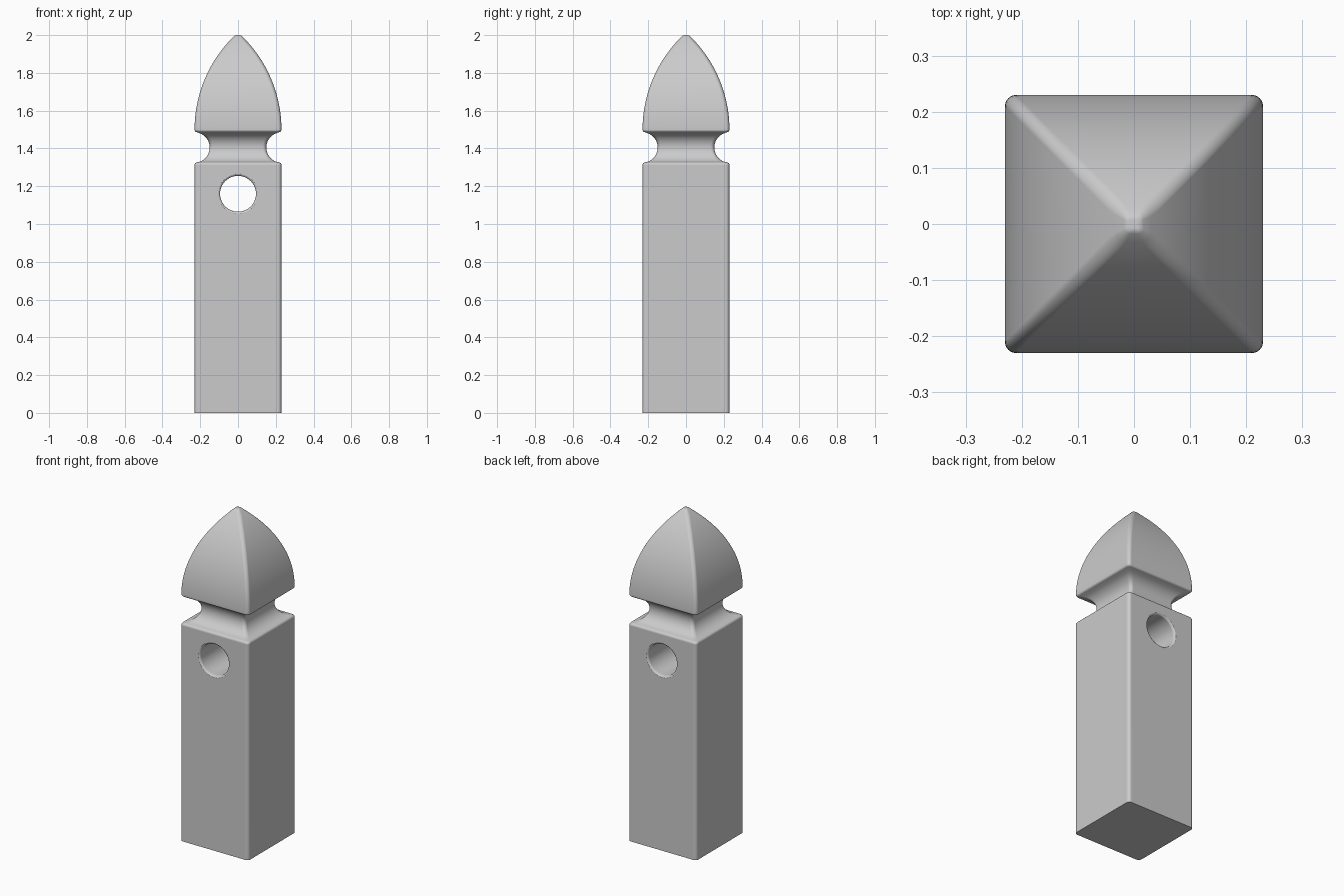
import bpy, bmesh, math
from math import sin, cos, pi, sqrt

cube = bpy.data.objects.get("Cube")
if cube:
    bpy.data.objects.remove(cube, do_unlink=True)

grey = bpy.data.materials.new("plain_grey")
grey.use_nodes = True
colour = (0.6, 0.6, 0.6, 1)
grey.diffuse_color = colour
grey.node_tree.nodes["Principled BSDF"].inputs["Base Color"].default_value = colour


def arc(cx, cz, r, start, end, steps):
    """Points on an arc, angles in degrees."""
    angles = [math.radians(start + (end - start) * i / steps) for i in range(steps + 1)]
    return [(cx + r * cos(a), cz + r * sin(a)) for a in angles]


def loft(name, rings, closed_ends=True):
    """Skin a list of equal-length rings of points."""
    bm = bmesh.new()
    loops = [[bm.verts.new(p) for p in ring] for ring in rings]
    for a, b in zip(loops, loops[1:]):
        for i in range(len(a)):
            j = (i + 1) % len(a)
            bm.faces.new((a[i], a[j], b[j], b[i]))
    bm.faces.new(loops[0][::-1])
    bm.faces.new(loops[-1])
    bmesh.ops.recalc_face_normals(bm, faces=bm.faces)
    mesh = bpy.data.meshes.new(name)
    bm.to_mesh(mesh)
    bm.free()
    obj = bpy.data.objects.new(name, mesh)
    bpy.context.collection.objects.link(obj)
    mesh.materials.append(grey)
    return obj


def rounded_square(half, z):
    r = min(0.02, half * 0.55)
    ring = []
    for k in range(4):
        cx = (half - r) * (1 if k in (0, 3) else -1)
        cy = (half - r) * (1 if k < 2 else -1)
        ring += [(x, y, z) for x, y in arc(cx, cy, r, 90 * k, 90 * k + 90, 6)]
    return ring


# Post outline: straight shaft, rounded shoulder, cove neck, pointed head
W = 0.23
R = 0.689
profile = [(W, 0)]
profile += arc(W - 0.015, 1.312, 0.015, 0, 90, 5)
profile += arc(W, 1.405, 0.08, 249, 111, 20)
profile += arc(W - 0.013, 1.499, 0.013, 270, 360, 5)
tip = math.degrees(math.asin(0.498 / R))
profile += arc(W - R, 1.5, R, 1, tip, 28)
profile.append((0.008, 2.0))
post = loft("post", [rounded_square(w, z) for w, z in profile])

# Hole from front to back with softened rims
HOLE, RIM, HOLE_Z = 0.095, 0.012, 1.16
rim = [(HOLE + RIM - RIM * cos(a), W - RIM + RIM * sin(a))
       for a in [pi / 2 * i / 6 for i in range(6)]]
rim.append((HOLE + RIM * 0.9, W + 0.002))
stations = [(r, -y) for r, y in reversed(rim)] + rim
cutter = loft("hole_cutter", [
    [(r * cos(2 * pi * i / 48), y, HOLE_Z + r * sin(2 * pi * i / 48)) for i in range(48)]
    for r, y in stations])
cutter.hide_render = True

cut = post.modifiers.new("hole", 'BOOLEAN')
cut.operation = 'DIFFERENCE'
cut.solver = 'EXACT'
cut.object = cutter

bpy.ops.object.select_all(action='DESELECT')
bpy.context.view_layer.objects.active = post
post.select_set(True)
bpy.ops.object.modifier_apply(modifier=cut.name)
bpy.data.objects.remove(cutter, do_unlink=True)

# Smooth curves, flat sides
bpy.ops.object.shade_smooth_by_angle(angle=math.radians(35))
weighted = post.modifiers.new("flat_sides", 'WEIGHTED_NORMAL')
weighted.keep_sharp = True
